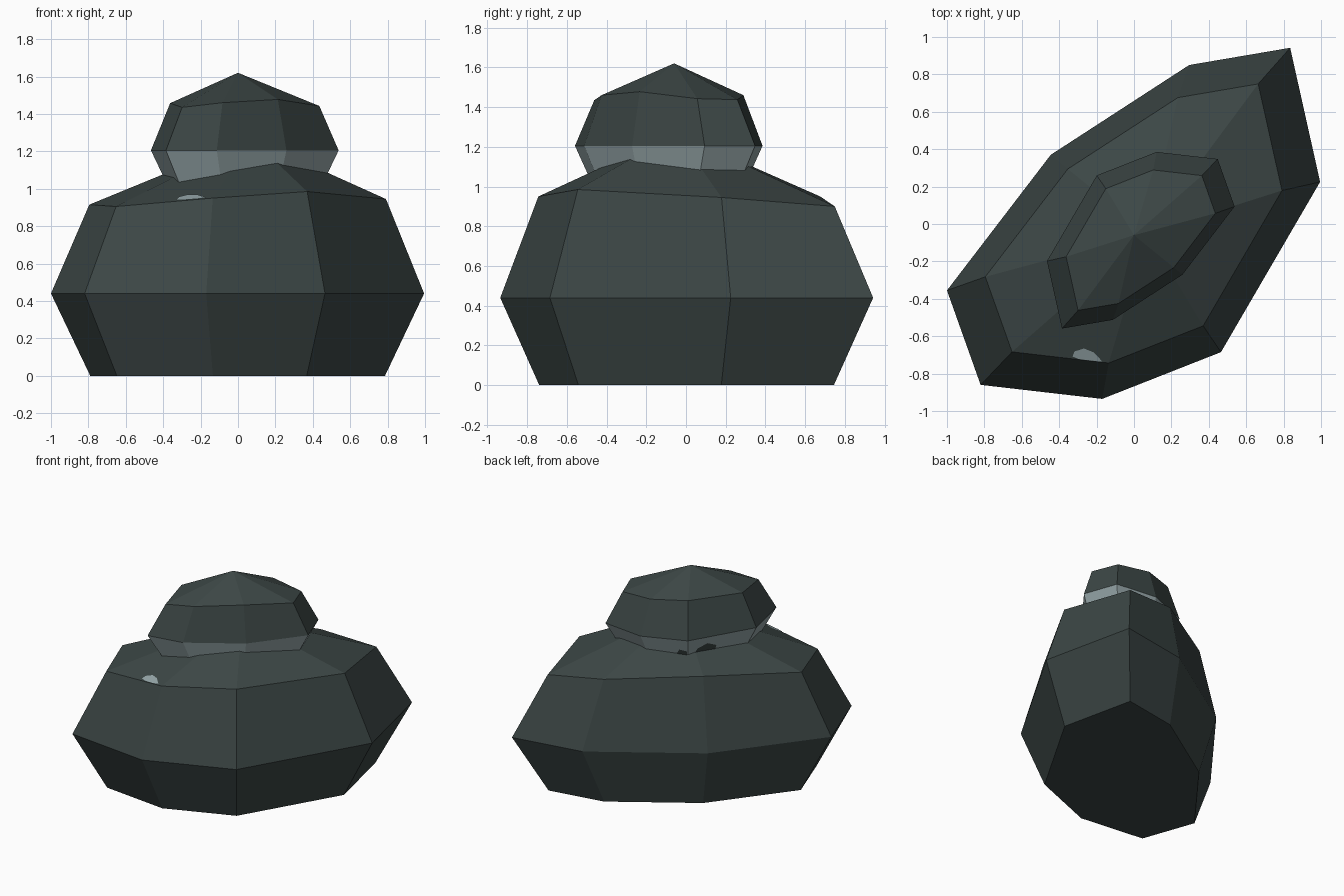
import bpy, bmesh
from mathutils import Vector, Matrix

if "Cube" in bpy.data.objects:
    bpy.data.objects.remove(bpy.data.objects["Cube"])

# Materials
def material(name, rgb):
    m = bpy.data.materials.new(name)
    m.diffuse_color = (*rgb, 1)
    m.use_nodes = True
    m.node_tree.nodes["Principled BSDF"].inputs["Base Color"].default_value = m.diffuse_color
    return m

dark = material("dark_stone", (0.045, 0.062, 0.060))
pale = material("pale_stone", (0.30, 0.38, 0.39))

# Shared stone shape: widest outline (x, y) and the height of the shoulder at each corner
OUTLINE = [(-1, -0.355), (-0.82, -0.86), (-0.17, -0.935), (0.465, -0.685),
           (0.995, 0.225), (0.835, 0.942), (0.295, 0.85), (-0.445, 0.37)]
SHOULDER_Z = [0.915, 0.905, 0.95, 0.985, 0.945, 0.90, 0.95, 0.985]
TAPER, WAIST_Z, APEX = 0.79, 0.44, Vector((0.07, -0.05, 1.27))

# The shoulder and foot rings shrink towards the middle of the outline
def ring(scale, heights):
    return [Vector((x * scale, y * scale, z)) for (x, y), z in zip(OUTLINE, heights)]

FOOT = ring(TAPER, [0] * 8)
WAIST = ring(1, [WAIST_Z] * 8)
SHOULDER = ring(TAPER + 0.005, SHOULDER_Z)

def finish(name, bm, mats, matrix):
    bm.transform(matrix)
    bmesh.ops.recalc_face_normals(bm, faces=bm.faces)
    me = bpy.data.meshes.new(name)
    bm.to_mesh(me)
    bm.free()
    for m in mats:
        me.materials.append(m)
    ob = bpy.data.objects.new(name, me)
    bpy.context.collection.objects.link(ob)
    return ob

def stone(name, matrix, pale_underside):
    bm = bmesh.new()
    rings = [[bm.verts.new(p) for p in r] for r in (FOOT, WAIST, SHOULDER)]
    apex = bm.verts.new(APEX)
    base = bm.faces.new(rings[0][::-1])
    under = [base]
    for i in range(8):
        j = (i + 1) % 8
        for k in range(2):
            f = bm.faces.new((rings[k][i], rings[k][j], rings[k + 1][j], rings[k + 1][i]))
            if k == 0:
                under.append(f)
        bm.faces.new((rings[2][i], rings[2][j], apex))
    if pale_underside:
        for f in under:
            f.material_index = 1
    return finish(name, bm, [dark, pale] if pale_underside else [dark], matrix)

# Thin painted spot on the facet a-b (bottom) / c-d (top), given in facet coordinates
def spot(name, corners, points, mat, matrix):
    a, b, c, d = corners
    n = (b - a).cross(d - a).normalized() * 0.005
    bm = bmesh.new()
    bm.faces.new([bm.verts.new(a.lerp(b, u).lerp(d.lerp(c, u), v) + n) for u, v in points])
    return finish(name, bm, [mat], matrix)

# Lower stone, and a half-size copy turned half way round on top of it
LOWER = Matrix.Identity(4)
UPPER = (Matrix.Translation((0.035, -0.085, 0.985))
         @ Matrix.Diagonal((-0.503, -0.503, 0.5, 1)))
stone("lower_stone", LOWER, False)
stone("upper_stone", UPPER, True)

# Pale fleck on the front shoulder of the lower stone
spot("pale_fleck", (SHOULDER[1], SHOULDER[2], APEX, APEX),
     [(0.60, 0.06), (0.68, 0.09), (0.80, 0.07), (0.93, 0.01),
      (0.84, 0.003), (0.70, 0.005), (0.61, 0.02)], pale, LOWER)

# Dark flecks under the back left corner of the upper stone
spot("dark_fleck_right", (FOOT[3], FOOT[4], WAIST[4], WAIST[3]),
     [(0.08, 0.35), (0.45, 0.35), (0.45, 0.6), (0.3, 0.75), (0.15, 0.6)], dark, UPPER)
spot("dark_fleck_left", (FOOT[2], FOOT[3], WAIST[3], WAIST[2]),
     [(0.7, 0.35), (0.98, 0.35), (0.98, 0.55), (0.8, 0.6)], dark, UPPER)
